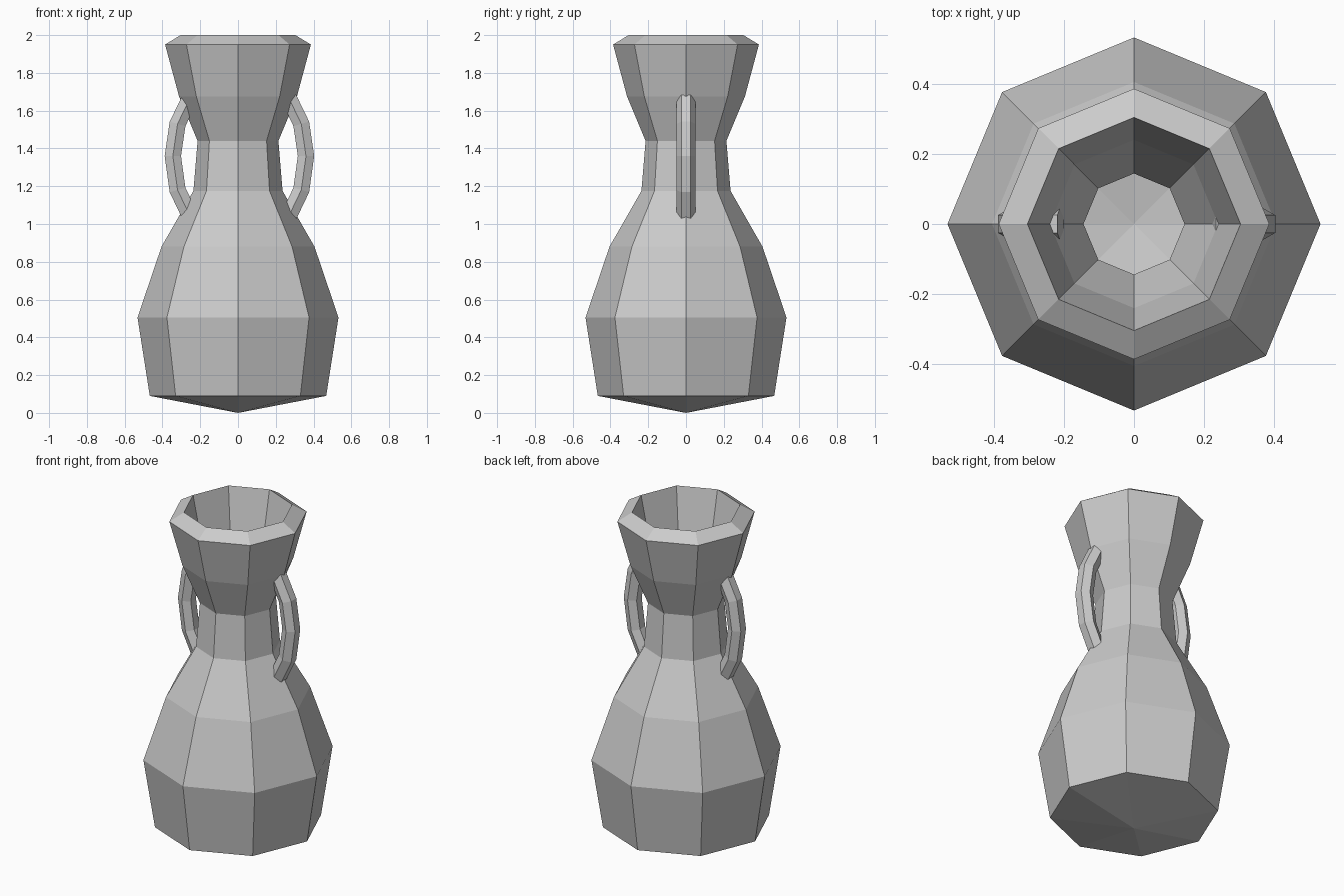
import bpy, bmesh
from math import cos, sin, pi
from mathutils import Vector

if "Cube" in bpy.data.objects:
    bpy.data.objects.remove(bpy.data.objects["Cube"])


def make_object(name, bm):
    bmesh.ops.recalc_face_normals(bm, faces=bm.faces)
    mesh = bpy.data.meshes.new(name)
    bm.to_mesh(mesh)
    bm.free()
    obj = bpy.data.objects.new(name, mesh)
    bpy.context.collection.objects.link(obj)
    return obj


def lathe(name, profile, sides):
    bm = bmesh.new()
    verts = [bm.verts.new((r, 0, z)) for r, z in profile]
    edges = [bm.edges.new(pair) for pair in zip(verts, verts[1:])]
    bmesh.ops.spin(bm, geom=verts + edges, cent=(0, 0, 0), axis=(0, 0, 1),
                   angle=2 * pi, steps=sides)
    bmesh.ops.remove_doubles(bm, verts=bm.verts, dist=0.001)
    return make_object(name, bm)


def tube(name, path, radius, side, shift, sides=6):
    # Sweep a hexagon along a path in the xz plane, corners pointing to +-y
    bm = bmesh.new()
    pts = [Vector((side * x + shift, 0, z)) for x, z in path]
    rings = []
    for i, p in enumerate(pts):
        t = (pts[min(i + 1, len(pts) - 1)] - pts[max(i - 1, 0)]).normalized()
        y = Vector((0, 1, 0))
        n = y.cross(t)
        angles = [2 * pi * k / sides for k in range(sides)]
        rings.append([bm.verts.new(p + radius * (cos(a) * y + sin(a) * n))
                      for a in angles])
    for a, b in zip(rings, rings[1:]):
        for k in range(sides):
            j = (k + 1) % sides
            bm.faces.new((a[k], a[j], b[j], b[k]))
    bm.faces.new(rings[0])
    bm.faces.new(rings[-1])
    return make_object(name, bm)


# Vase body: outer wall up to the rim, then inner wall down to the floor
outer = [(0, 0), (0.467, 0.09), (0.532, 0.505), (0.405, 0.88), (0.236, 1.175),
         (0.214, 1.44), (0.312, 1.675), (0.386, 1.95)]
inner = [(0.304, 2.0), (0.24, 1.70), (0.144, 1.455), (0.165, 1.15),
         (0.335, 0.85), (0.455, 0.50), (0.42, 0.15), (0, 0.08)]
lathe("vase_body", outer + inner, 8)

# Two curved handles with ends sunk into the wall
handle_path = [(0.225, 1.665), (0.275, 1.655), (0.335, 1.53), (0.36, 1.36),
               (0.335, 1.18), (0.275, 1.055), (0.25, 1.05)]
tube("handle_right", handle_path, 0.05, 1, 0)
tube("handle_left", handle_path, 0.05, -1, 0.015)
